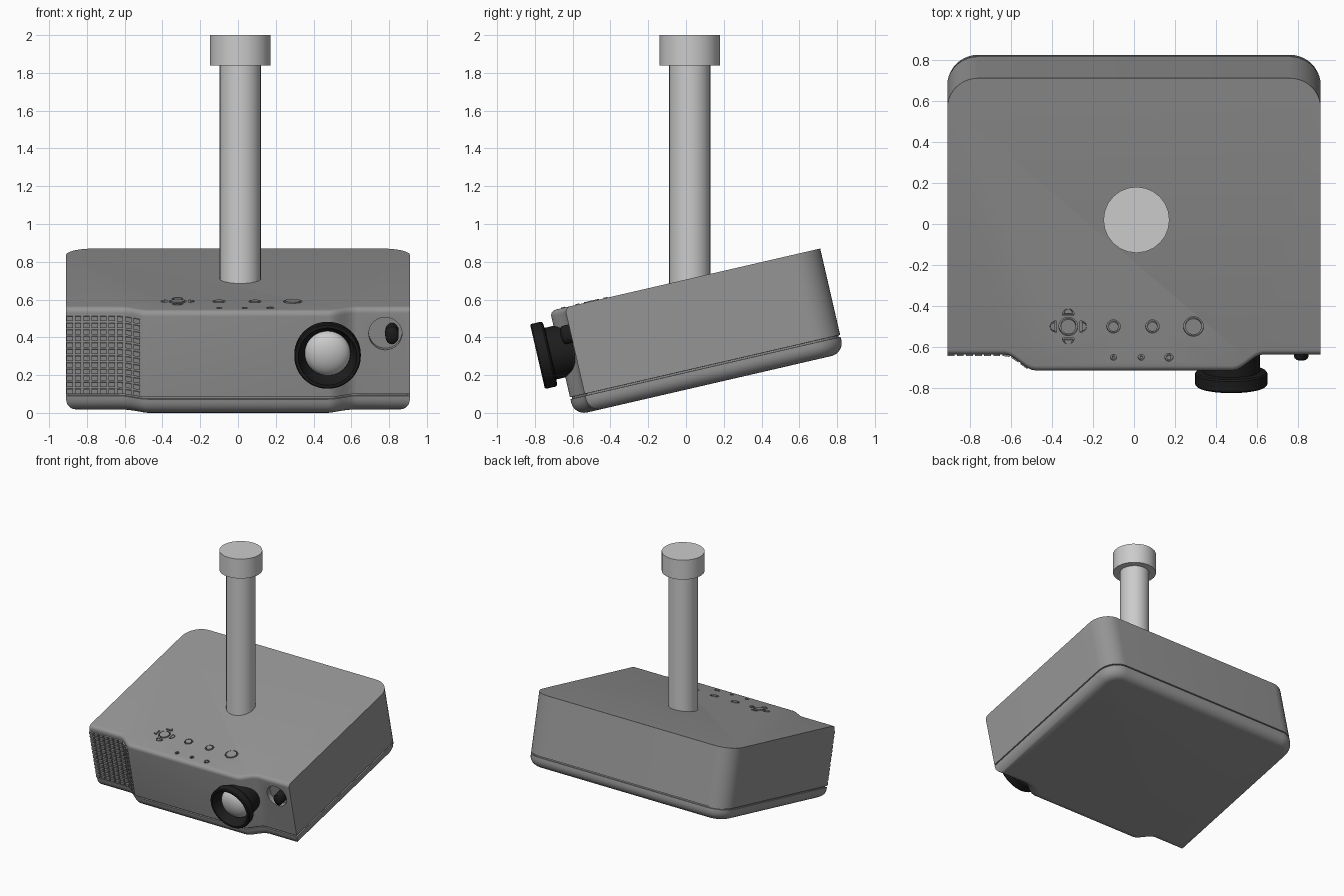
import bpy, bmesh, math
from math import sin, cos, pi, radians
from mathutils import Matrix, Vector

if "Cube" in bpy.data.objects:
    bpy.data.objects.remove(bpy.data.objects["Cube"])

TILT = Matrix.Rotation(radians(13), 4, 'X')
TOP = 0.688


def material(name, v):
    m = bpy.data.materials.new(name)
    m.diffuse_color = (v, v, v, 1)
    m.use_nodes = True
    m.node_tree.nodes["Principled BSDF"].inputs["Base Color"].default_value = m.diffuse_color
    return m


CASE = material("case_grey", 0.3)
BLACK = material("black", 0.012)


def add_loft(bm, rings):
    """Skin a list of equal-length point rings and cap both ends."""
    vs = [[bm.verts.new(p) for p in r] for r in rings]
    n = len(vs[0])
    for a, b in zip(vs, vs[1:]):
        for i in range(n):
            j = (i + 1) % n
            bm.faces.new((a[i], a[j], b[j], b[i]))
    bm.faces.new(vs[0][::-1])
    bm.faces.new(vs[-1])


def finish(name, bm, mat=None, tilt=True, smooth=True):
    bmesh.ops.recalc_face_normals(bm, faces=bm.faces)
    if tilt:
        bm.transform(TILT)
    me = bpy.data.meshes.new(name)
    bm.to_mesh(me)
    bm.free()
    ob = bpy.data.objects.new(name, me)
    bpy.context.collection.objects.link(ob)
    if mat:
        me.materials.append(mat)
    if smooth:
        shade(ob)
    return ob


def activate(ob):
    bpy.ops.object.select_all(action='DESELECT')
    ob.select_set(True)
    bpy.context.view_layer.objects.active = ob


def shade(ob):
    activate(ob)
    bpy.ops.object.shade_smooth_by_angle(angle=radians(32))


def lathe(bm, x, z, profile, n=40, sx=1, sz=1):
    """Revolve (radius, y) pairs round an axis running along y."""
    add_loft(bm, [[(x + r * sx * cos(2 * pi * i / n), y, z + r * sz * sin(2 * pi * i / n))
                   for i in range(n)] for r, y in profile])


def prism(bm, pts, z0, z1):
    add_loft(bm, [[(x, y, z) for x, y in pts] for z in (z0, z1)])


def disc(x, y, r, n=28):
    return [(x + r * cos(2 * pi * i / n), y + r * sin(2 * pi * i / n)) for i in range(n)]


def half_disc(cx, cy, a, start, r):
    """Domed arrow key, flat side facing the pad centre, pointing along angle a."""
    pts = [(start + r * cos(t) * 1.1, r * sin(t)) for t in [-pi / 2 + pi * i / 12 for i in range(13)]]
    return [(cx + p * cos(a) - q * sin(a), cy + p * sin(a) + q * cos(a)) for p, q in pts]


# Case outline seen from above: stepped front, rounded back corners
def front_y(x):
    t = min(max((abs(x) - 0.48) / 0.15, 0), 1)
    return -0.58 + 0.08 * t * t * (3 - 2 * t)


W, BACK, R = 0.91, 0.888, 0.15
steps = [0.48 + 0.15 * i / 8 for i in range(9)]
xs = [-W] + [-s for s in reversed(steps)] + steps + [W]
outline = [Vector((x, front_y(x))) for x in xs]
n_front = len(outline)
for s, a0 in ((1, 0), (-1, pi / 2)):
    for i in range(11):
        a = a0 + pi / 2 * i / 10
        outline.append(Vector((s * (W - R) + R * cos(a), BACK - R + R * sin(a))))


def inset(d, z, front_only=False):
    out, n = [], len(outline)
    for i, p in enumerate(outline):
        if front_only:
            q = p + Vector((0, d if i < n_front else 0))
        else:
            e1 = (p - outline[i - 1]).normalized()
            e2 = (outline[(i + 1) % n] - p).normalized()
            n1, n2 = Vector((-e1.y, e1.x)), Vector((-e2.y, e2.x))
            q = p + (n1 + n2) * d / (1 + n1.dot(n2))
        out.append((q.x, q.y, z))
    return out


# Case: rounded bottom edge, seam groove, eased front top edge
bm = bmesh.new()
rings = [inset(0.07 * (1 - sin(a)), 0.19 - 0.07 * cos(a)) for a in [pi / 2 * i / 7 for i in range(8)]]
rings += [inset(0, 0.208), inset(0.01, 0.209), inset(0.01, 0.218), inset(0, 0.219)]
rings += [inset(0.03 * (1 - cos(a)), TOP - 0.03 + 0.03 * sin(a), True)
          for a in [pi / 2 * i / 5 for i in range(6)]]
add_loft(bm, rings)
case = finish("case", bm, CASE, smooth=False)

# Control buttons: (outline function of clearance) for pockets and keys
PX, PY = -0.32, -0.354
keys = [lambda g, x=x, y=y, r=r: disc(x, y, r + g) for x, y, r in (
    (PX, PY, 0.037), (-0.10, PY, 0.024), (0.09, PY, 0.024), (0.29, PY, 0.04),
    (-0.10, -0.508, 0.006), (0.035, -0.508, 0.006), (0.17, -0.508, 0.011))]
keys += [lambda g, a=k * pi / 2: half_disc(PX, PY, a, 0.066 - g, 0.02 + g) for k in range(4)]

# Cut button pockets and the round sensor recess
bm = bmesh.new()
for k in keys:
    prism(bm, k(0.009), TOP - 0.02, TOP + 0.05)
lathe(bm, 0.78, 0.546, [(0.088, -0.46), (0.088, -0.7)])
cutter = finish("pocket_cutter", bm, smooth=False)
cutter.hide_render = True
mod = case.modifiers.new("pockets", 'BOOLEAN')
mod.object = cutter
mod.operation = 'DIFFERENCE'
mod.solver = 'EXACT'
activate(case)
bpy.ops.object.modifier_apply(modifier=mod.name)
bpy.data.objects.remove(cutter)
shade(case)

bm = bmesh.new()
for k in keys:
    prism(bm, k(0), TOP - 0.025, TOP + 0.004)
finish("control_buttons", bm, CASE)

# Vent grille: rows of small blocks following the stepped front
bm = bmesh.new()
cols, rows = 9, 12
px, pz = 0.40 / cols, 0.43 / rows
for c in range(cols):
    xa = -0.908 + c * px
    xb = xa + px - 0.011
    ya, yb = front_y(xa), front_y(xb)
    for r in range(rows):
        z0 = 0.222 + r * pz
        prism(bm, [(xa, ya - 0.012), (xb, yb - 0.012), (xb, yb + 0.02), (xa, ya + 0.02)],
              z0, z0 + pz - 0.011)
finish("vent_grille", bm, CASE, smooth=False)

# Lens barrel with wide flange and a funnel-shaped mouth
LX, LZ = 0.474, 0.467
bm = bmesh.new()
lathe(bm, LX, LZ, [(0.14, -0.47), (0.14, -0.628), (0.17, -0.632), (0.176, -0.64), (0.176, -0.692),
                   (0.17, -0.699), (0.155, -0.699), (0.145, -0.66), (0.122, -0.62), (0.1, -0.61)], 48)
finish("lens_barrel", bm, BLACK)

# Glass dome
bm = bmesh.new()
lathe(bm, LX, LZ, [(0.121 * cos(a), -0.615 - 0.07 * sin(a)) for a in
                   [1.55 * i / 10 for i in range(11)]], 40)
finish("lens_glass", bm, material("glass_white", 0.9))

# Black sensor knob sitting in the recess
bm = bmesh.new()
lathe(bm, 0.815, 0.546, [(1, -0.45), (1, -0.535)] +
      [(cos(a), -0.535 - 0.02 * sin(a)) for a in (0.4, 0.8, 1.2, 1.5)], 24, 0.036, 0.05)
finish("sensor_knob", bm, BLACK)

# Ceiling pole and mounting cap
for name, r, z0, z1 in (("ceiling_pole", 0.11, 0.55, 1.86), ("ceiling_cap", 0.161, 1.84, 2.0)):
    bm = bmesh.new()
    prism(bm, disc(0.012, 0.02, r, 24), z0, z1)
    finish(name, bm, tilt=False)
